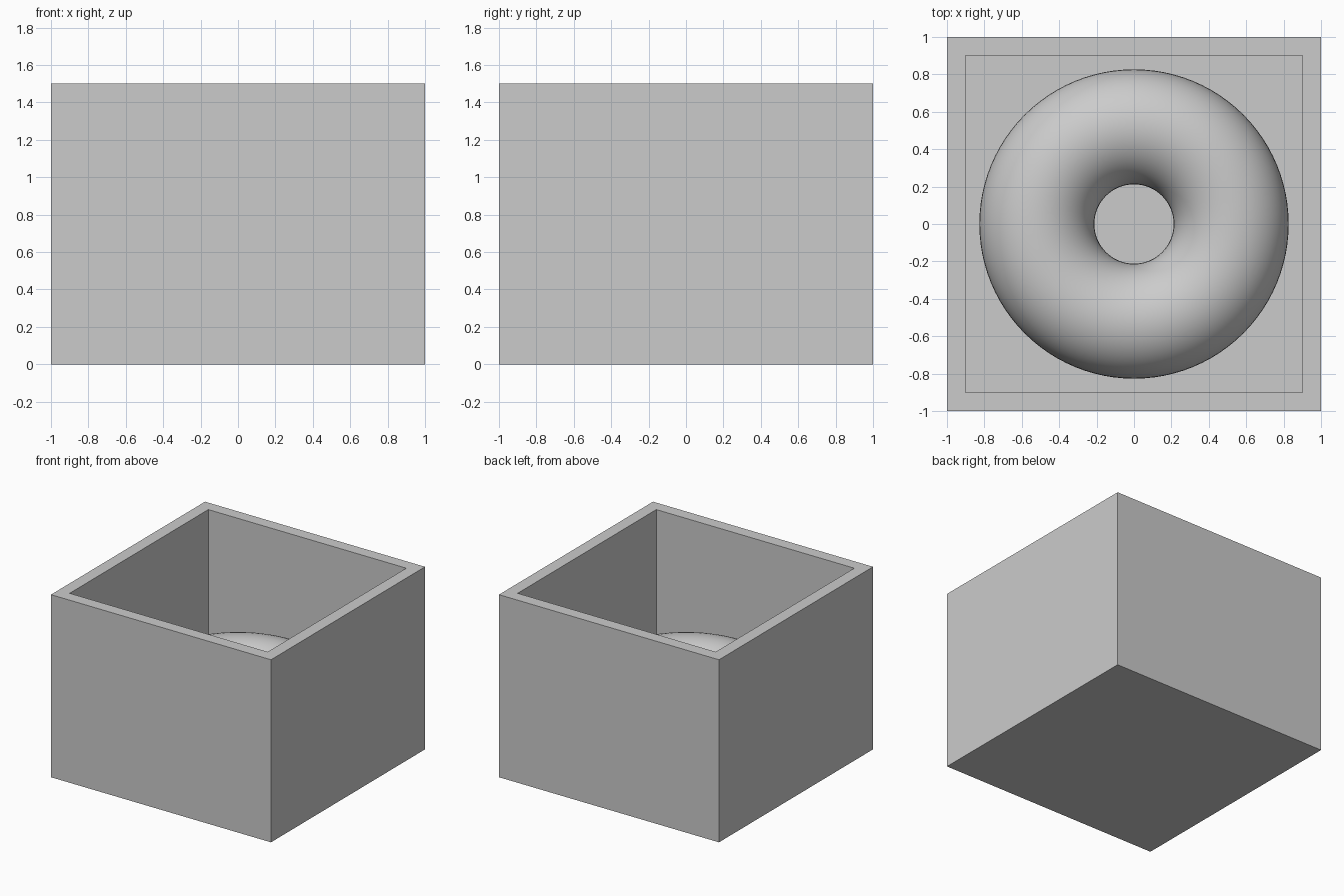
import bpy
import bmesh

WIDTH, HEIGHT, WALL, FLOOR = 2.0, 1.5, 0.1, 0.19
OUTER_R, HOLE_R = 0.827, 0.212

default = bpy.data.objects.get("Cube")
if default:
    bpy.data.objects.remove(default, do_unlink=True)

# One plain grey for everything
grey = bpy.data.materials.new("plain_grey")
grey.use_nodes = True
colour = (0.6, 0.6, 0.6, 1.0)
grey.diffuse_color = colour
grey.node_tree.nodes["Principled BSDF"].inputs["Base Color"].default_value = colour

# Open box: inset the top face, then push it down to the floor
bm = bmesh.new()
bmesh.ops.create_cube(bm, size=1.0)
for v in bm.verts:
    v.co.x *= WIDTH
    v.co.y *= WIDTH
    v.co.z = (v.co.z + 0.5) * HEIGHT
bm.normal_update()
top = max(bm.faces, key=lambda f: f.calc_center_median().z)
bmesh.ops.inset_region(bm, faces=[top], thickness=WALL, use_even_offset=True)
well = bmesh.ops.extrude_face_region(bm, geom=[top])["geom"]
if top.is_valid:
    bmesh.ops.delete(bm, geom=[top], context="FACES_ONLY")
for v in (g for g in well if isinstance(g, bmesh.types.BMVert)):
    v.co.z = FLOOR
bmesh.ops.recalc_face_normals(bm, faces=bm.faces)
mesh = bpy.data.meshes.new("open_box")
bm.to_mesh(mesh)
bm.free()
mesh.materials.append(grey)
box = bpy.data.objects.new("open_box", mesh)
bpy.context.collection.objects.link(box)

# Smooth ring resting on the box floor
minor = (OUTER_R - HOLE_R) / 2
bpy.ops.mesh.primitive_torus_add(
    major_radius=(OUTER_R + HOLE_R) / 2, minor_radius=minor,
    major_segments=96, minor_segments=48, location=(0, 0, FLOOR + minor))
ring = bpy.context.object
ring.name = "ring"
ring.data.materials.append(grey)
bpy.ops.object.shade_smooth()
